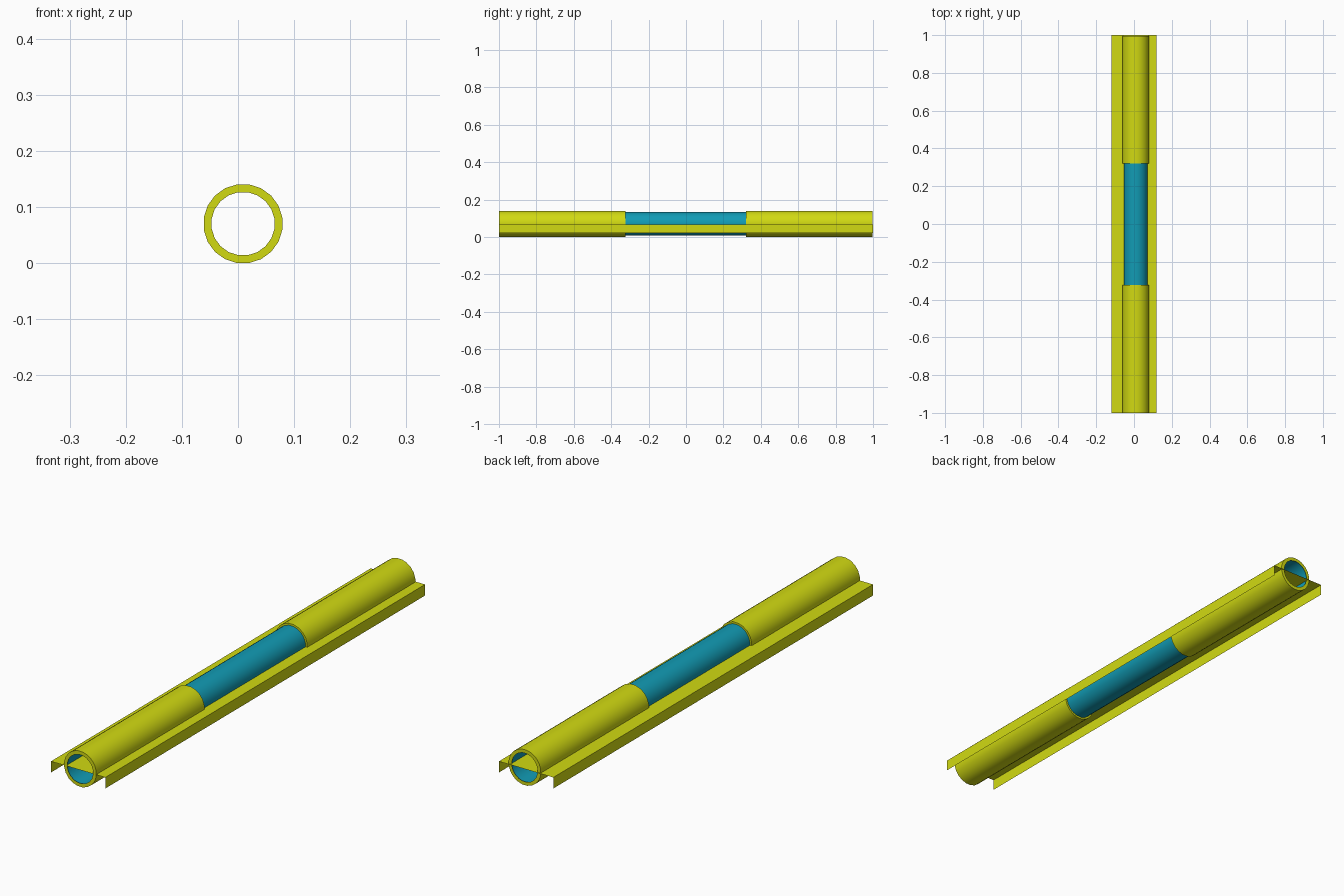
import bpy, bmesh, math

if "Cube" in bpy.data.objects:
    bpy.data.objects.remove(bpy.data.objects["Cube"])

SIDES = 20
CX, CZ = 0.009, 0.07


def material(name, color):
    m = bpy.data.materials.new(name)
    m.diffuse_color = (*color, 1)
    m.use_nodes = True
    m.node_tree.nodes["Principled BSDF"].inputs["Base Color"].default_value = m.diffuse_color
    return m


yellow = material("yellow", (0.64, 0.70, 0.006))
blue = material("blue", (0.006, 0.33, 0.46))


def make(name, bm, mat, smooth=True):
    me = bpy.data.meshes.new(name)
    bm.to_mesh(me)
    bm.free()
    me.materials.append(mat)
    ob = bpy.data.objects.new(name, me)
    bpy.context.collection.objects.link(ob)
    if smooth:
        bpy.ops.object.select_all(action='DESELECT')
        bpy.context.view_layer.objects.active = ob
        ob.select_set(True)
        bpy.ops.object.shade_smooth_by_angle(angle=math.radians(40))
    return ob


def lathe(name, profile, mat):
    """Sweep (radius, y) points round the pipe axis."""
    bm = bmesh.new()
    rings = []
    for r, y in profile:
        r /= math.cos(math.pi / SIDES)
        ring = []
        for i in range(SIDES):
            a = 2 * math.pi * (i + 0.5) / SIDES
            ring.append(bm.verts.new((CX + r * math.cos(a), y, CZ + r * math.sin(a))))
        rings.append(ring)
    for p, q in zip(rings, rings[1:]):
        for i in range(SIDES):
            j = (i + 1) % SIDES
            bm.faces.new((p[i], p[j], q[j], q[i]))
    bmesh.ops.recalc_face_normals(bm, faces=bm.faces)
    return make(name, bm, mat)


# Inner pipe, an open shell running the full length
lathe("inner_pipe", [(0.0625, -0.998), (0.0625, 0.994)], blue)

# Outer sleeves with a rim at each end
for name, y0, y1 in (("front_sleeve", -1.0, -0.323), ("back_sleeve", 0.32, 0.996)):
    lathe(name, [(0.056, y0), (0.07, y0), (0.07, y1), (0.056, y1)], yellow)

# Thin folded tray: flat top with a flap hanging on each side
bm = bmesh.new()
section = [(-0.119, 0.022), (-0.119, 0.066), (0.119, 0.066), (0.119, 0.022)]
pairs = [[bm.verts.new((x, y, z)) for y in (-1, 1)] for x, z in section]
for p, q in zip(pairs, pairs[1:]):
    bm.faces.new((p[0], q[0], q[1], p[1]))
make("folded_tray", bm, yellow, smooth=False)
